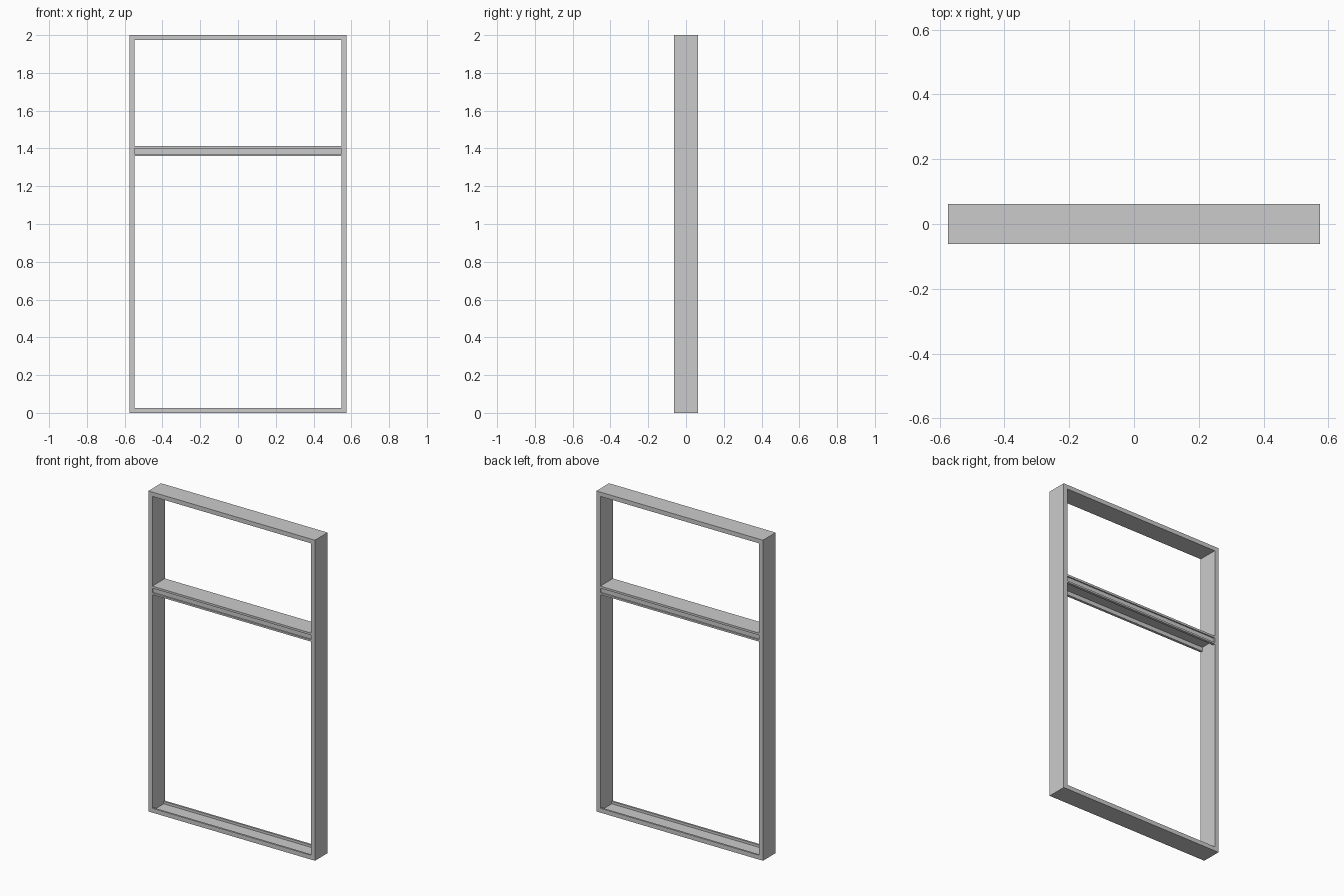
import bpy, bmesh

if "Cube" in bpy.data.objects:
    bpy.data.objects.remove(bpy.data.objects["Cube"])

W, D, H, T = 0.575, 0.0625, 2.0, 0.027   # half width, half depth, height, board thickness
IN = W - T                                # inner half width


def extrude_profile(name, pts, axis, a, b):
    """Extrude a closed 2D profile along x (points are y,z) or y (points are x,z)."""
    def place(p, t):
        return (t, p[0], p[1]) if axis == 'x' else (p[0], t, p[1])
    bm = bmesh.new()
    face = bm.faces.new([bm.verts.new(place(p, a)) for p in pts])
    res = bmesh.ops.extrude_face_region(bm, geom=[face])
    move = [v for v in res['geom'] if isinstance(v, bmesh.types.BMVert)]
    shift = (b - a, 0, 0) if axis == 'x' else (0, b - a, 0)
    bmesh.ops.translate(bm, verts=move, vec=shift)
    bmesh.ops.recalc_face_normals(bm, faces=bm.faces)
    mesh = bpy.data.meshes.new(name)
    bm.to_mesh(mesh)
    bm.free()
    obj = bpy.data.objects.new(name, mesh)
    bpy.context.collection.objects.link(obj)
    return obj


def mirrored(half):
    """Complete a symmetric profile from its +y half."""
    return half + [(-y, z) for y, z in reversed(half)]


# Side posts and head as one continuous arch
extrude_profile("posts_and_head", mirrored(
    [(W, H), (W, 0), (IN, 0), (IN, H - T)])[::1], 'y', -D, D)

# Sill: channel open upwards between the posts
extrude_profile("sill", mirrored(
    [(D - 0.012, 0.012), (D - 0.012, T), (D, T), (D, 0)]), 'x', -IN, IN)

# Transom: side grooves and a channel open downwards
extrude_profile("transom", mirrored(
    [(D, 1.413), (D, 1.40), (D - 0.008, 1.40), (D - 0.008, 1.371),
     (D, 1.371), (D, 1.36), (D - 0.016, 1.36), (D - 0.016, 1.386)]), 'x', -IN, IN)
